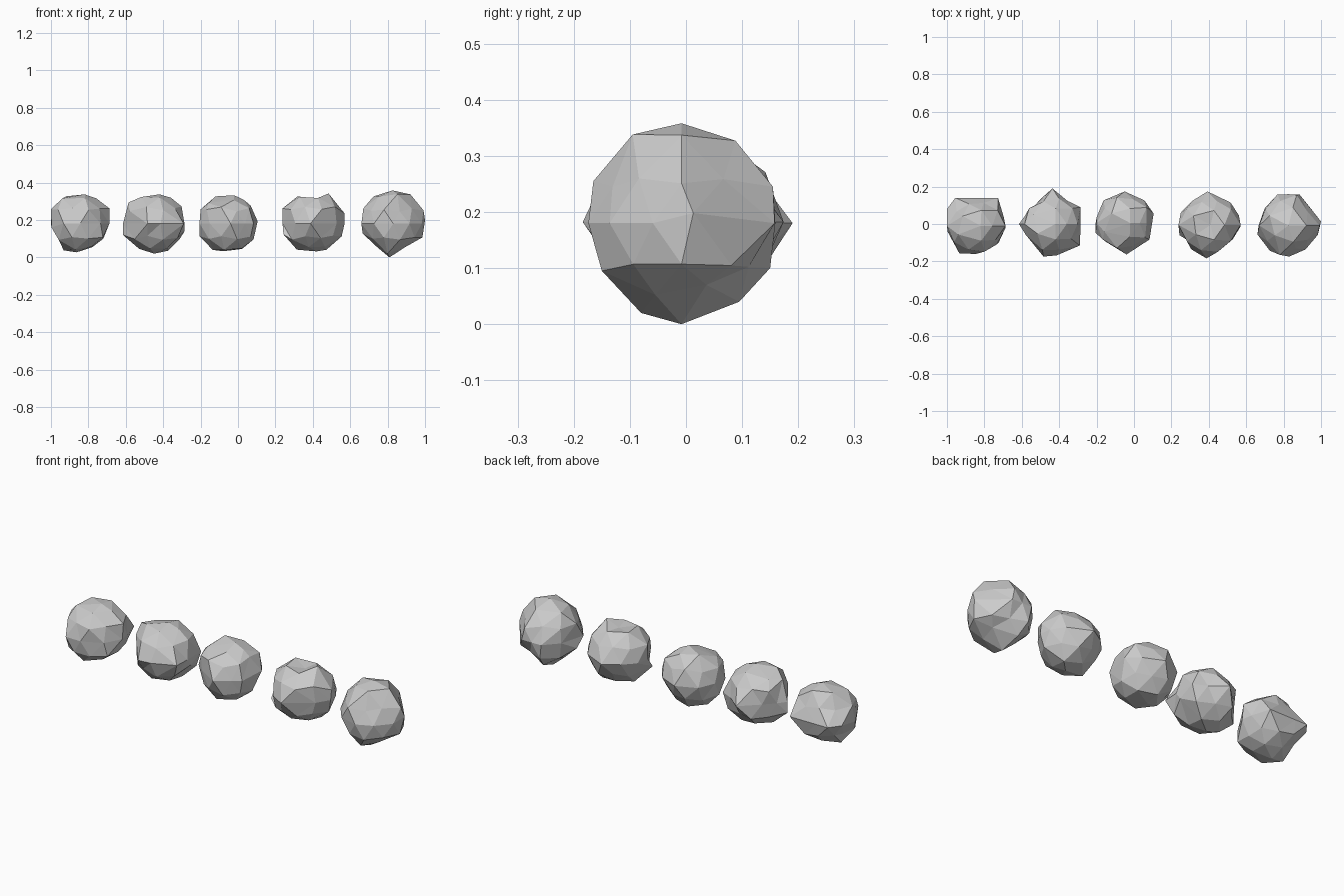
import bpy, bmesh, random
from mathutils import Vector

RADIUS = 0.158


def pull(bm, outline, centre, axes):
    """Move the nearest free vertices onto a silhouette seen along the third axis."""
    a, b = axes
    free = set(bm.verts)
    for u, v in outline:
        target = centre.copy()
        target[a], target[b] = u, v
        vert = min(free, key=lambda w: ((w.co - target).length, w.index))
        vert.co[a], vert.co[b] = u, v
        free.discard(vert)


def rock(name, centre, seed, front, top, side=()):
    rng = random.Random(seed)
    centre = Vector(centre)
    bm = bmesh.new()
    bmesh.ops.create_icosphere(bm, subdivisions=2, radius=RADIUS)
    bm.verts.index_update()
    # rough, chipped surface
    for v in bm.verts:
        v.co = v.co * rng.uniform(0.91, 1.08) + centre
    # outlines that give each rock its own shape
    pull(bm, front, centre, (0, 2))
    pull(bm, top, centre, (0, 1))
    pull(bm, side, centre, (1, 2))
    bmesh.ops.recalc_face_normals(bm, faces=bm.faces)
    mesh = bpy.data.meshes.new(name)
    bm.to_mesh(mesh)
    bm.free()
    obj = bpy.data.objects.new(name, mesh)
    bpy.context.collection.objects.link(obj)


# far left rock
rock("rock_1", (-0.843, -0.01, 0.182), 1,
     [(-1, .257), (-.94, .315), (-.82, .337), (-.757, .315), (-.687, .262),
      (-.72, .1), (-.864, .027), (-.944, .09), (-.997, .16)],
     [(-1, .08), (-.955, .14), (-.885, .14), (-.727, .14), (-.687, -.02),
      (-.735, -.11), (-.933, -.158), (-.997, -.04)])

# left rock
rock("rock_2", (-0.445, 0.0, 0.18), 2,
     [(-.615, .12), (-.585, .294), (-.537, .3), (-.42, .337), (-.302, .273),
      (-.286, .14), (-.313, .096), (-.447, .02)],
     [(-.615, 0), (-.53, .1), (-.436, .19), (-.286, .09), (-.286, -.03),
      (-.29, -.115), (-.414, -.168), (-.484, -.174), (-.58, -.056)])

# middle rock
rock("rock_3", (-0.047, 0.005, 0.182), 3,
     [(-.2, .257), (-.158, .29), (-.02, .332), (.067, .278), (.105, .193),
      (.083, .096), (-.078, .033), (-.205, .113)],
     [(-.2, .035), (-.163, .126), (-.05, .174), (.056, .126), (.105, .056),
      (.083, -.083), (-.04, -.163), (-.152, -.094)])

# right rock
rock("rock_4", (0.402, -0.005, 0.182), 4,
     [(.238, .262), (.318, .326), (.41, .31), (.484, .342), (.57, .235),
      (.554, .112), (.42, .032), (.238, .123)],
     [(.238, -.01), (.25, .06), (.393, .174), (.516, .115), (.57, -.013),
      (.527, -.083), (.388, -.184), (.243, -.06)])

# far right rock
rock("rock_5", (0.825, -0.008, 0.18), 5,
     [(.67, .262), (.725, .326), (.826, .358), (.922, .337), (.992, .251),
      (.95, .198), (.986, .107), (.906, .07), (.81, 0), (.666, .128)],
     [(.698, .083), (.767, .158), (.885, .158), (1, .013), (.917, -.136),
      (.83, -.174), (.66, -.056)],
     [(-.095, .338), (.088, .327), (.155, .245), (.15, .1), (.095, .04),
      (-.08, .02), (-.15, .095), (-.165, .255)])
